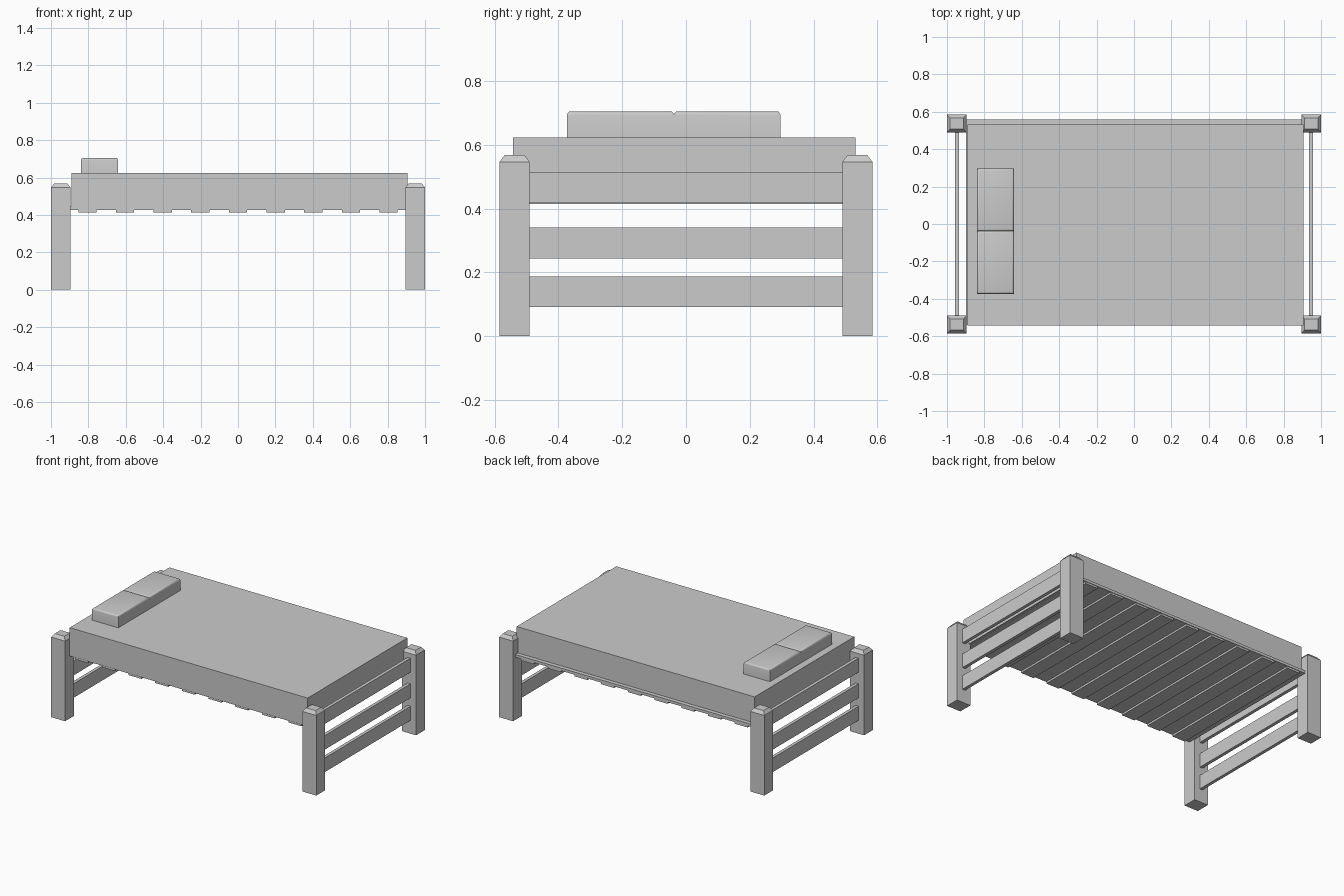
import bpy, bmesh

if "Cube" in bpy.data.objects:
    bpy.data.objects.remove(bpy.data.objects["Cube"])


def box(name, x, y, z):
    """Box from (min, max) ranges on each axis."""
    bm = bmesh.new()
    bmesh.ops.create_cube(bm, size=1)
    for v in bm.verts:
        v.co = [r[0] if c < 0 else r[1] for c, r in zip(v.co, (x, y, z))]
    me = bpy.data.meshes.new(name)
    bm.to_mesh(me)
    bm.free()
    ob = bpy.data.objects.new(name, me)
    bpy.context.collection.objects.link(ob)
    return ob


def post(name, cx, cy, hx=0.0525, hy=0.0475, inset=0.024):
    """Square post whose top is extruded into a small tapered cap."""
    ob = box(name, (cx - hx, cx + hx), (cy - hy, cy + hy), (0, 0.546))
    bm = bmesh.new()
    bm.from_mesh(ob.data)
    top = max(bm.faces, key=lambda f: f.calc_center_median().z)
    bmesh.ops.inset_region(bm, faces=[top], thickness=inset)
    for v in top.verts:
        v.co.z = 0.568
    bm.to_mesh(ob.data)
    bm.free()


# Corner posts and the three rails at each end
for sx, end in ((-1, "head"), (1, "foot")):
    for sy, side in ((-1, "front"), (1, "back")):
        post(f"{end}_{side}_post", sx * 0.9475, sy * 0.5375)
    for i, z in enumerate((0.091, 0.244, 0.419)):
        box(f"{end}_rail_{i + 1}", (sx * 0.947 - 0.011, sx * 0.947 + 0.011),
            (-0.5, 0.5), (z, z + 0.096))

# Base board, offset to the back, with cross slats below
box("base_board", (-0.898, 0.896), (-0.538, 0.56), (0.427, 0.445))
for i in range(9):
    cx = -0.805 + i * 0.20125
    box(f"slat_{i + 1}", (cx - 0.049, cx + 0.049), (-0.535, 0.556), (0.414, 0.429))

# Mattress
box("mattress", (-0.89, 0.905), (-0.542, 0.532), (0.431, 0.623))

# Two pillows with softened top edges
for name, y in (("front_pillow", (-0.373, -0.038)), ("back_pillow", (-0.038, 0.296))):
    ob = box(name, (-0.84, -0.642), y, (0.615, 0.705))
    bm = bmesh.new()
    bm.from_mesh(ob.data)
    edges = [e for e in bm.edges if all(v.co.z > 0.7 for v in e.verts)]
    bmesh.ops.bevel(bm, geom=edges, offset=0.012, segments=3, profile=0.5, affect='EDGES')
    for f in bm.faces:
        f.smooth = True
    for e in bm.edges:
        if len(e.link_faces) == 2 and e.calc_face_angle() > 1.0:
            e.smooth = False
    bm.to_mesh(ob.data)
    bm.free()
